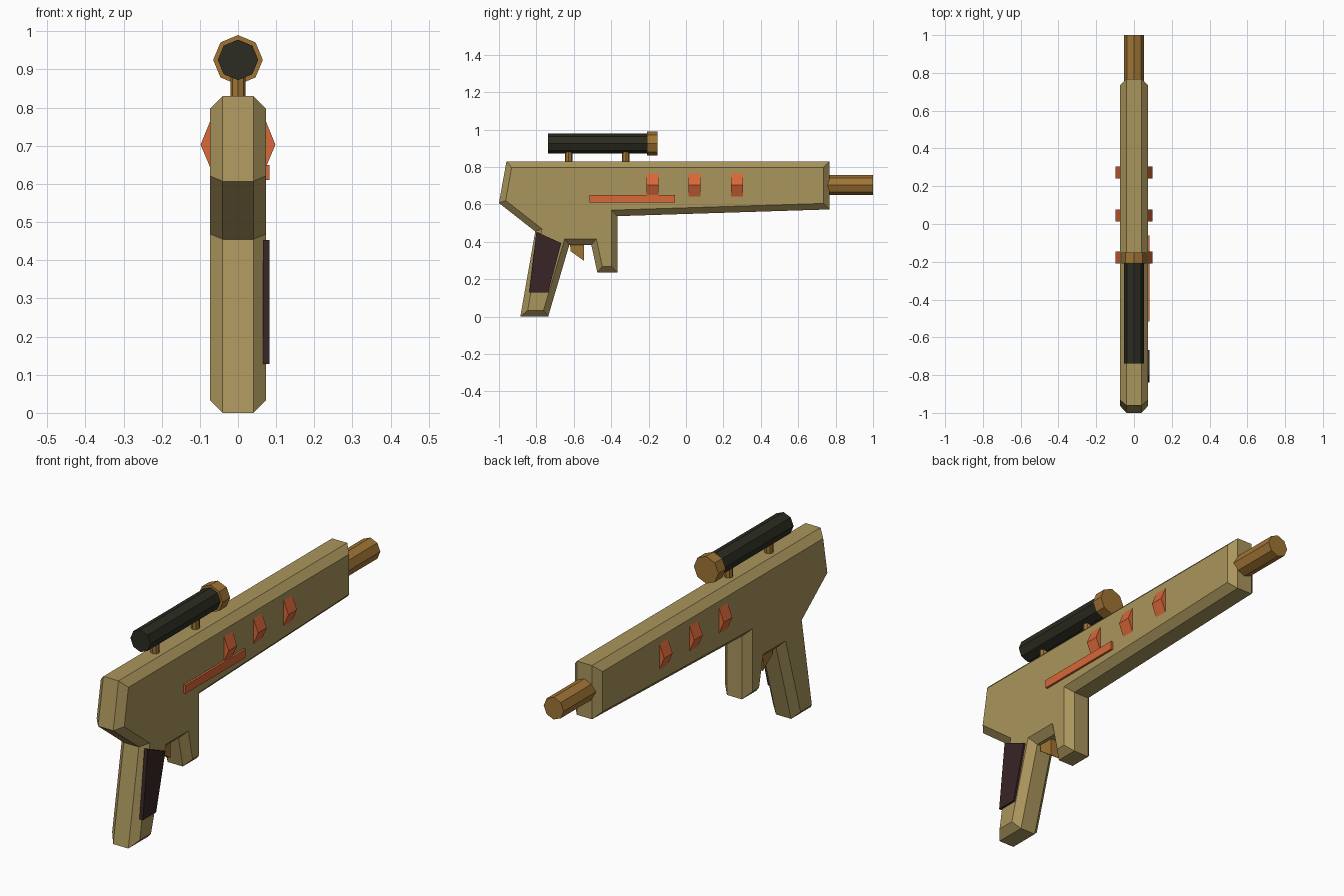
import bpy, bmesh
from math import pi
from mathutils import Matrix, Vector

cube = bpy.data.objects.get("Cube")
if cube:
    bpy.data.objects.remove(cube, do_unlink=True)


def material(name, rgb):
    m = bpy.data.materials.new(name)
    m.use_nodes = True
    m.diffuse_color = (*rgb, 1)
    m.node_tree.nodes["Principled BSDF"].inputs["Base Color"].default_value = (*rgb, 1)
    return m


TAN = material("olive tan", (0.40, 0.30, 0.107))
GOLD = material("dull gold", (0.35, 0.175, 0.035))
ORANGE = material("orange", (0.69, 0.138, 0.04))
BLACK = material("scope black", (0.025, 0.025, 0.016))
BROWN = material("grip brown", (0.04, 0.018, 0.019))


def finish(name, bm, mat):
    bmesh.ops.recalc_face_normals(bm, faces=bm.faces)
    me = bpy.data.meshes.new(name)
    bm.to_mesh(me)
    bm.free()
    me.materials.append(mat)
    ob = bpy.data.objects.new(name, me)
    bpy.context.collection.objects.link(ob)
    return ob


def inset(points, d):
    """Move every edge of a clockwise outline inwards by d."""
    out = []
    pts = [Vector(p) for p in points]
    for i, p in enumerate(pts):
        a = (p - pts[i - 1]).normalized()
        b = (pts[(i + 1) % len(pts)] - p).normalized()
        na, nb = Vector((a.y, -a.x)), Vector((b.y, -b.x))
        out.append(p + (na + nb) * d / (1 + na.dot(nb)))
    return out


def slab(name, outline, x0, x1, mat, chamfer=0):
    """Extrude a (y, z) outline along x, with optional chamfered rims."""
    rings = [(x0, outline), (x1, outline)]
    if chamfer:
        small = inset(outline, chamfer)
        rings = [(x0, small), (x0 + chamfer, outline),
                 (x1 - chamfer, outline), (x1, small)]
    bm = bmesh.new()
    loops = [[bm.verts.new((x, p[0], p[1])) for p in pts] for x, pts in rings]
    n = len(outline)
    for lo, hi in zip(loops, loops[1:]):
        for i in range(n):
            j = (i + 1) % n
            bm.faces.new((lo[i], lo[j], hi[j], hi[i]))
    bm.faces.new(loops[0])
    bm.faces.new(loops[-1])
    return finish(name, bm, mat)


def rod(name, centre, radius, length, mat, upright=False):
    """Eight-sided rod along y, or along z when upright."""
    bm = bmesh.new()
    turn = Matrix.Identity(4) if upright else Matrix.Rotation(pi / 2, 4, 'X')
    bmesh.ops.create_cone(bm, cap_ends=True, segments=8, radius1=radius,
                          radius2=radius, depth=length,
                          matrix=Matrix.Translation(centre) @ turn)
    return finish(name, bm, mat)


# Body with grip and foregrip in one chamfered outline
body = [(-0.96, 0.83), (0.768, 0.83), (0.768, 0.573), (-0.366, 0.537),
        (-0.366, 0.235), (-0.474, 0.235), (-0.506, 0.383), (-0.624, 0.383),
        (-0.737, 0), (-0.886, 0), (-0.806, 0.455), (-1, 0.607)]
slab("body", body, -0.073, 0.073, TAN, 0.033)

# Barrel
rod("barrel", (0, 0.87, 0.703), 0.053, 0.26, GOLD)

# Scope, its end ring and its mounts
rod("scope_tube", (0, -0.47, 0.925), 0.053, 0.535, BLACK)
rod("scope_ring", (0, -0.18, 0.925), 0.065, 0.056, GOLD)
for label, y in (("rear", -0.627), ("front", -0.322)):
    rod(label + "_scope_mount", (0, y, 0.855), 0.02, 0.07, GOLD, upright=True)

# Trigger
slab("trigger", [(-0.62, 0.40), (-0.545, 0.40), (-0.545, 0.298), (-0.618, 0.35)],
     -0.025, 0.025, GOLD)

# Grip panel and side rail, on the left side only
slab("grip_panel", [(-0.80, 0.453), (-0.667, 0.393), (-0.737, 0.128), (-0.838, 0.128)],
     0.065, 0.083, BROWN)
slab("side_rail", [(-0.515, 0.65), (-0.06, 0.65), (-0.06, 0.61), (-0.515, 0.61)],
     0.065, 0.083, ORANGE)

# Wedge studs on both sides
for k, y in enumerate((-0.178, 0.045, 0.273)):
    for side, s in (("left", 1), ("right", -1)):
        bm = bmesh.new()
        ends = [[bm.verts.new((s * x, y + e, z))
                 for x, z in ((0.07, 0.772), (0.098, 0.703), (0.07, 0.636))]
                for e in (-0.032, 0.032)]
        for i in range(3):
            j = (i + 1) % 3
            bm.faces.new((ends[0][i], ends[0][j], ends[1][j], ends[1][i]))
        for tri in ends:
            bm.faces.new(tri)
        finish(f"{side}_stud_{k + 1}", bm, ORANGE)
